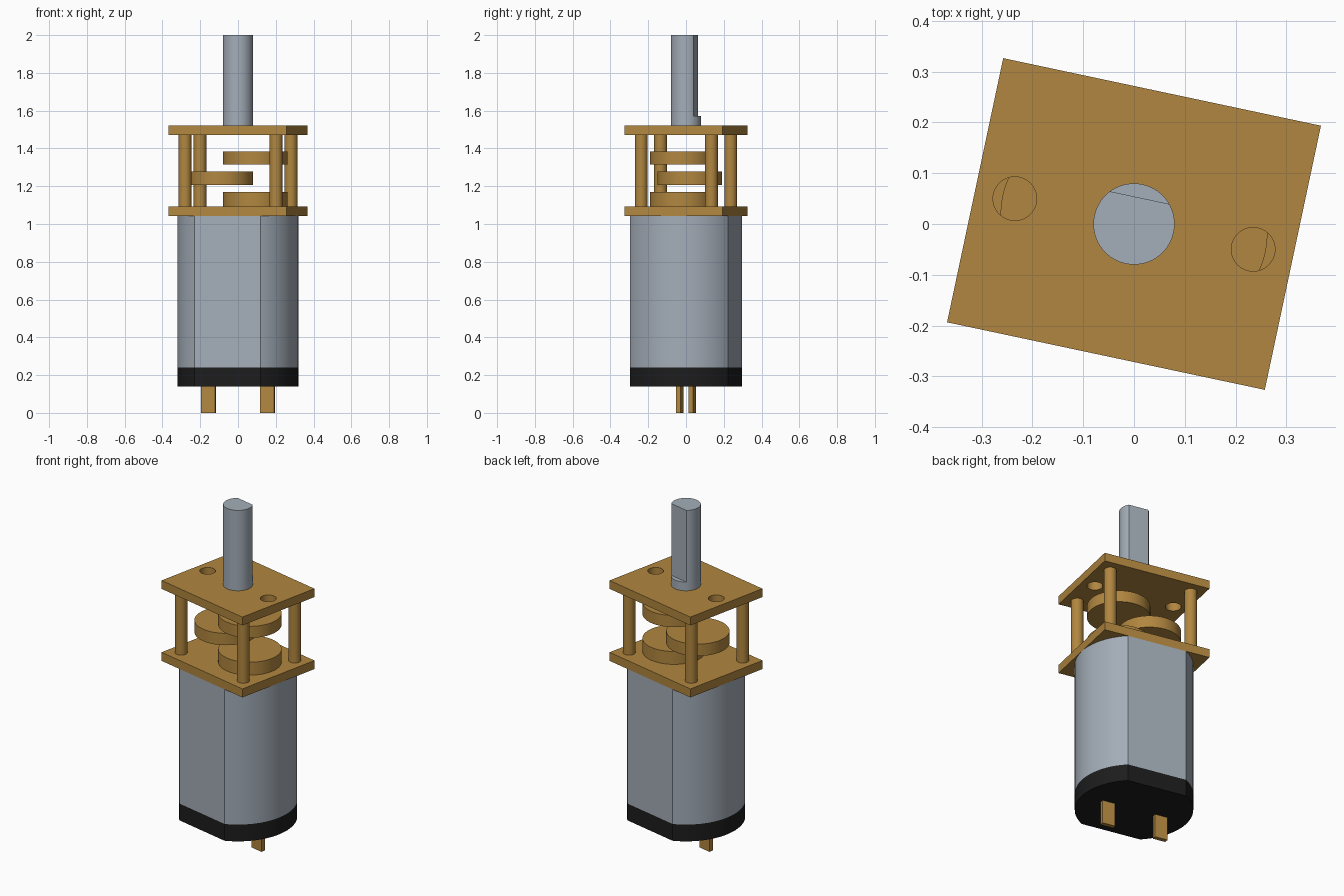
import bpy, bmesh, math
from mathutils import Matrix

cube = bpy.data.objects.get("Cube")
if cube:
    bpy.data.objects.remove(cube, do_unlink=True)

TURN = Matrix.Rotation(math.radians(-12), 4, 'Z')  # the whole motor is turned on its axis


def material(name, rgb):
    m = bpy.data.materials.new(name)
    m.use_nodes = True
    colour = (*rgb, 1)
    m.diffuse_color = colour
    m.node_tree.nodes["Principled BSDF"].inputs["Base Color"].default_value = colour
    return m


brass = material("brass", (0.44, 0.24, 0.05))
steel = material("steel", (0.37, 0.42, 0.48))
black = material("black plastic", (0.012, 0.012, 0.012))


def circle(r, n=64):
    return [(r * math.cos(2 * math.pi * i / n), r * math.sin(2 * math.pi * i / n)) for i in range(n)]


def rectangle(w, d):
    return [(-w / 2, -d / 2), (w / 2, -d / 2), (w / 2, d / 2), (-w / 2, d / 2)]


def two_flats(r, h, n=32):
    """Circle of radius r flattened at y = +h and y = -h."""
    a = math.asin(h / r)
    side = [-a + 2 * a * i / n for i in range(n + 1)]
    return [(r * math.cos(t), r * math.sin(t)) for t in side + [t + math.pi for t in side]]


def prism(name, profile, z0, z1, mat, x=0, y=0):
    """Extrude a flat profile from z0 to z1 and turn it with the motor."""
    bm = bmesh.new()
    base = bm.faces.new([bm.verts.new((px + x, py + y, z0)) for px, py in profile])
    top = bmesh.ops.extrude_face_region(bm, geom=[base])["geom"]
    bmesh.ops.translate(bm, vec=(0, 0, z1 - z0),
                        verts=[v for v in top if isinstance(v, bmesh.types.BMVert)])
    bmesh.ops.transform(bm, matrix=TURN, verts=bm.verts)
    bmesh.ops.recalc_face_normals(bm, faces=bm.faces)
    mesh = bpy.data.meshes.new(name)
    bm.to_mesh(mesh)
    bm.free()
    mesh.materials.append(mat)
    obj = bpy.data.objects.new(name, mesh)
    bpy.context.collection.objects.link(obj)
    return obj


def cut(obj, cutter):
    """Subtract the cutter from the object, then discard it."""
    cutter.hide_render = True
    mod = obj.modifiers.new("cut", 'BOOLEAN')
    mod.operation = 'DIFFERENCE'
    mod.solver = 'EXACT'
    mod.object = cutter
    bpy.context.view_layer.objects.active = obj
    bpy.ops.object.modifier_apply(modifier=mod.name)
    bpy.data.objects.remove(cutter, do_unlink=True)


parts = []

# Motor can and end cap
can = two_flats(0.32, 0.266)
parts.append(prism("motor_can", can, 0.24, 1.042, steel))
parts.append(prism("end_cap", can, 0.14, 0.24, black))

# Terminals
for side, x in (("right", -0.16), ("left", 0.16)):
    parts.append(prism(side + "_terminal", rectangle(0.077, 0.025), 0, 0.14, brass, x))

# Gearbox plates, the upper one with two screw holes
plate = rectangle(0.64, 0.532)
parts.append(prism("lower_plate", plate, 1.042, 1.093, brass))
upper = prism("upper_plate", plate, 1.471, 1.521, brass)
for x in (-0.24, 0.24):
    cut(upper, prism("hole_cutter", circle(0.043), 1.4, 1.6, brass, x))
parts.append(upper)

# Corner posts
for side, x in (("right", -0.246), ("left", 0.246)):
    for end, y in (("front", -0.19), ("back", 0.19)):
        parts.append(prism(f"{end}_{side}_post", circle(0.034, 32), 1.093, 1.471, brass, x, y))

# Gears, stepped from side to side
for name, x, z0, z1 in (("lower", 0.094, 1.093, 1.17),
                        ("middle", -0.094, 1.207, 1.278),
                        ("upper", 0.094, 1.315, 1.384)):
    parts.append(prism(name + "_gear", circle(0.171), z0, z1, brass, x))

# Output shaft with a flat
shaft = prism("output_shaft", circle(0.08), 1.521, 2.0, steel)
cut(shaft, prism("flat_cutter", rectangle(0.3, 0.1), 1.573, 2.1, steel, 0, 0.103))
parts.append(shaft)

# Smooth the round sides, keep edges sharp
bpy.ops.object.select_all(action='DESELECT')
for p in parts:
    p.select_set(True)
bpy.context.view_layer.objects.active = parts[0]
bpy.ops.object.shade_smooth_by_angle(angle=math.radians(25))
